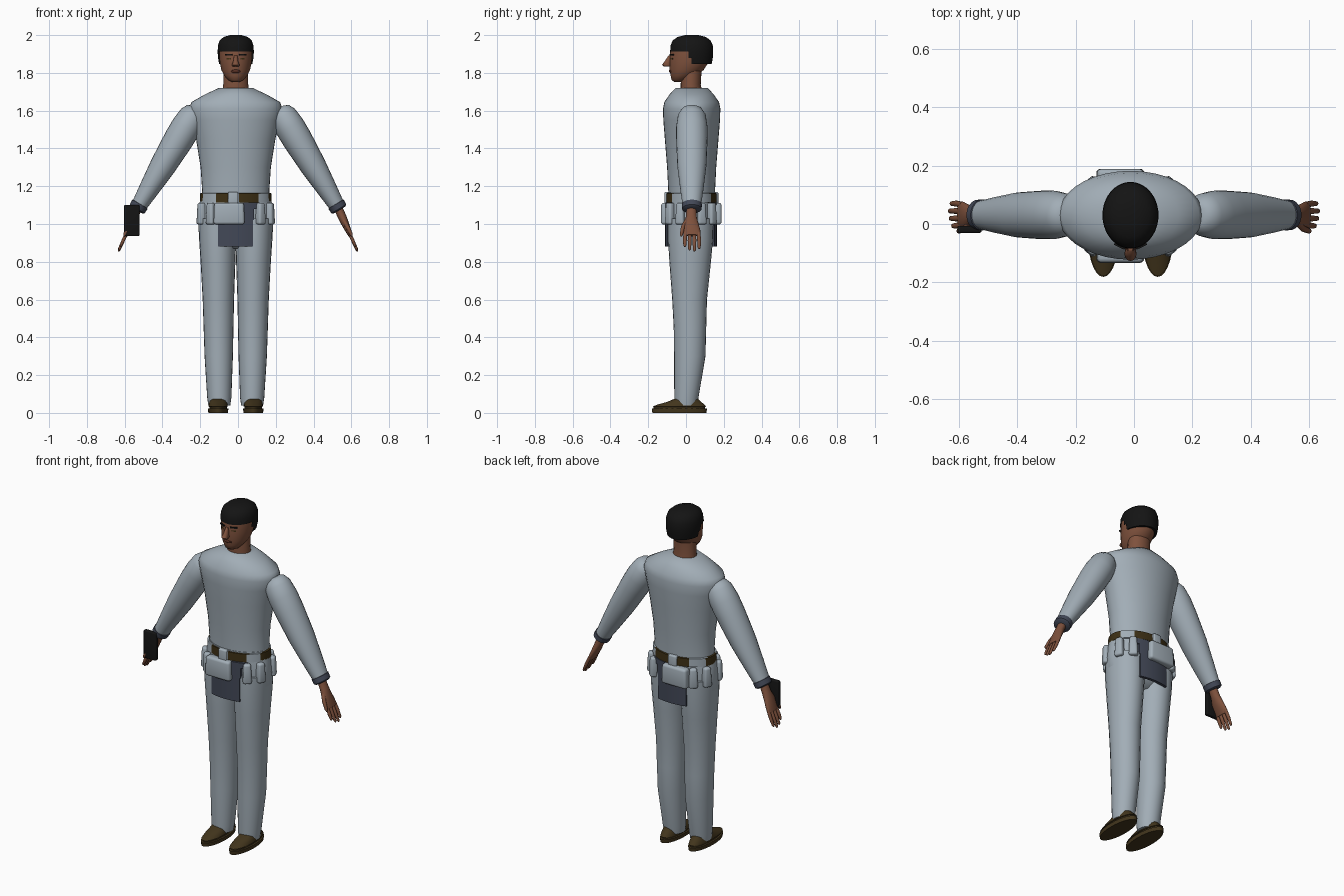
import bpy, bmesh, math
from mathutils import Matrix, Vector

if "Cube" in bpy.data.objects:
    bpy.data.objects.remove(bpy.data.objects["Cube"])

CX = -0.012  # body centre line


def material(name, rgb):
    m = bpy.data.materials.new(name)
    m.diffuse_color = (*rgb, 1)
    m.use_nodes = True
    m.node_tree.nodes["Principled BSDF"].inputs["Base Color"].default_value = m.diffuse_color
    return m


SUIT = material("suit_grey", (0.36, 0.42, 0.47))
SKIN = material("skin_brown", (0.21, 0.083, 0.046))
HAIR = material("hair_black", (0.007, 0.007, 0.007))
BELT = material("belt_brown", (0.045, 0.028, 0.007))
SHOE = material("shoe_brown", (0.055, 0.036, 0.012))
SLATE = material("slate_cloth", (0.055, 0.065, 0.095))
LIPS = material("lip_brown", (0.10, 0.03, 0.018))


def finish(bm, name, mats, angle=40):
    bmesh.ops.recalc_face_normals(bm, faces=bm.faces)
    me = bpy.data.meshes.new(name)
    bm.to_mesh(me)
    bm.free()
    ob = bpy.data.objects.new(name, me)
    bpy.context.collection.objects.link(ob)
    for m in mats:
        me.materials.append(m)
    bpy.ops.object.select_all(action='DESELECT')
    ob.select_set(True)
    bpy.context.view_layer.objects.active = ob
    bpy.ops.object.shade_smooth_by_angle(angle=math.radians(angle))
    return ob


def loft(name, rings, mats, n=24, mat=None, rule=None, drop=None, angle=40):
    """Skin elliptical rings (cx, cy, z, rx, ry); rule colours and drop removes faces by centre."""
    bm = bmesh.new()
    mat = mat or Matrix()
    loops = []
    for cx, cy, z, rx, ry in rings:
        loops.append([bm.verts.new(mat @ Vector((cx + rx * math.cos(a), cy + ry * math.sin(a), z)))
                      for a in (2 * math.pi * i / n for i in range(n))])
    for a, b in zip(loops, loops[1:]):
        for i in range(n):
            j = (i + 1) % n
            bm.faces.new((a[i], a[j], b[j], b[i]))
    bm.faces.new(loops[0][::-1])
    bm.faces.new(loops[-1])
    for f in list(bm.faces):
        c = f.calc_center_median()
        if rule:
            f.material_index = rule(c)
        if drop and drop(c):
            bm.faces.remove(f)
    return finish(bm, name, mats, angle)


def box(name, loc, size, mats, rot=0, bevel=0.0, taper=1.0):
    bm = bmesh.new()
    bmesh.ops.create_cube(bm, size=1)
    for v in bm.verts:
        k = taper if v.co.z > 0 else 1
        v.co = Vector((v.co.x * size[0] * k, v.co.y * size[1] * k, v.co.z * size[2]))
    if bevel:
        bmesh.ops.bevel(bm, geom=bm.edges[:], offset=bevel, segments=3, profile=0.5, affect='EDGES')
    bm.transform(Matrix.Translation(loc) @ Matrix.Rotation(rot, 4, 'Z'))
    return finish(bm, name, mats)


def limb_frame(origin, direction, s):
    """Local z runs along the limb, local y stays world y; s mirrors it in x."""
    d = Vector(direction).normalized()
    u = Vector((0, 1, 0)).cross(d)
    m = Matrix((u, Vector((0, 1, 0)), d)).transposed().to_4x4()
    m.translation = Vector(origin)
    return Matrix.Diagonal((s, 1, 1, 1)) @ m


# Torso and hips
loft("torso", [(CX, 0.03, z, rx, ry) for z, rx, ry in (
    (1.08, .185, .122), (1.18, .178, .124), (1.3, .186, .13), (1.45, .21, .142), (1.55, .233, .15),
    (1.61, .247, .152), (1.645, .235, .145), (1.685, .165, .118), (1.72, .09, .085))], [SUIT], 36, angle=50)
loft("hips", [(CX, 0.025, z, rx, ry) for z, rx, ry in (
    (.87, .10, .06), (.91, .17, .095), (.96, .197, .122), (1.04, .2, .126), (1.1, .194, .126), (1.17, .178, .122))],
    [SUIT], 36, angle=60)

# Belt with leather showing between the cloth loops
loft("belt", [(CX, 0.029, z, .183 + r, .127 + r) for z, r in ((1.11, -.01), (1.115, .007), (1.162, .005), (1.167, -.01))],
     [SUIT, BELT], 64, rule=lambda c: int(-.115 < c.x < -.055 or 0 < c.x < .112 or abs(c.x - CX) > .172))

# Neck, head, nose
loft("neck", [(CX, .03, 1.69, .072, .058), (CX, .025, 1.74, .066, .053), (CX, .03, 1.85, .064, .055)], [SKIN])
loft("head", [(CX, cy, z, rx, ry) for z, cy, rx, ry in (
    (1.752, -.04, .02, .022), (1.762, -.032, .04, .044), (1.785, -.015, .06, .066), (1.815, .003, .076, .09),
    (1.86, .018, .085, .104), (1.91, .024, .088, .108), (1.95, .027, .084, .102), (1.98, .03, .05, .065))],
    [SKIN], 32, angle=60)
loft("nose", [(CX, -.098, 1.833, .016, .018), (CX, -.102, 1.842, .021, .025),
              (CX, -.095, 1.862, .013, .018), (CX, -.083, 1.892, .009, .01)], [SKIN], 12, angle=60)
for s in (1, -1):
    box("eyebrow", (CX + s * .037, -.076, 1.896), (.04, .008, .008), [HAIR], s * .45)
    box("eye", (CX + s * .035, -.073, 1.876), (.025, .006, .008), [BELT], s * .42)
loft("lips", [(CX, -.077, 1.798, .016, .006), (CX, -.076, 1.804, .026, .013),
              (CX, -.078, 1.812, .027, .013), (CX, -.08, 1.817, .014, .008)], [LIPS], 12, angle=60)

# Hair cap, cut away over the face
loft("hair", [(CX, .03, z, rx, ry) for z, rx, ry in (
    (1.85, .07, .09), (1.848, .088, .106), (1.88, .094, .112), (1.912, .096, .114), (1.945, .094, .112),
    (1.972, .085, .1), (1.99, .064, .075), (2.0, .03, .035))], [HAIR], 40, angle=70,
    drop=lambda c: c.z < 1.911 and c.y < .005 or c.z < 1.87 and c.y < .03)

# Legs and shoes
for s in (1, -1):
    loft("leg", [(CX + s * off, cy, z, rx, ry) for z, off, rx, cy, ry in (
        (.04, .087, .058, 0, .06), (.08, .087, .064, .002, .064), (.3, .09, .075, .02, .083), (.45, .091, .079, .021, .086),
        (.6, .092, .083, .019, .092), (.8, .094, .092, .022, .11), (.92, .096, .098, .024, .119),
        (1.03, .098, .1, .025, .12))], [SUIT], 24)
    loft("shoe", [(CX + s * .093, cy, z, rx, ry) for z, cy, rx, ry in (
        (0, -.035, .052, .143), (.022, -.035, .054, .146), (.024, -.035, .046, .136), (.032, -.035, .046, .136),
        (.034, -.035, .051, .143), (.046, -.024, .05, .12), (.058, -.01, .047, .09), (.075, .002, .045, .062))],
        [SHOE], 28)

# Arms, cuffs and hands
for s in (1, -1):
    arm = limb_frame((.244, .031, 1.565), (.514, 0, -.86), s)
    loft("arm", [(0, 0, t, rx, ry) for t, rx, ry in (
        (-.055, .03, .035), (-.043, .055, .055), (-.01, .072, .074), (.06, .08, .083), (.14, .079, .083),
        (.3, .069, .077), (.44, .054, .062), (.56, .04, .047))], [SUIT], 24, arm, angle=60)
    loft("cuff", [(0, 0, t, r, r + .006) for t, r in (
        (.532, .038), (.536, .047), (.565, .046), (.572, .036))], [SLATE], 24, arm)
    hand = limb_frame((.53, .028, 1.085), (.41, 0, -.91), s)
    loft("palm", [(0, cy, t, rx, ry) for t, cy, rx, ry in (
        (0, 0, .022, .026), (.05, 0, .023, .028), (.09, -.002, .02, .04), (.13, .002, .016, .046),
        (.16, .004, .011, .045))], [SKIN], 16, hand, angle=60)
    for i, tip in enumerate((.225, .245, .252, .238)):
        y = -.031 + i * .023
        loft("finger", [(0, y, .14, .009, .0105), (0, y * 1.1, .19, .009, .0105),
                        (0, y * 1.1, tip - .008, .007, .008), (0, y * 1.1, tip, .003, .004)],
             [SKIN], 10, hand, angle=60)
    loft("thumb", [(0, -.022, .07, .012, .014), (-.004, -.044, .11, .011, .011),
                   (-.006, -.052, .155, .009, .009), (-.006, -.053, .168, .003, .004)], [SKIN], 10, hand, angle=60)

# Handset held against one wrist
box("handset", (-.563, -.018, 1.018), (.082, .024, .165), [HAIR], 0, .006)


# Cloth apron panels hugging the hips, front and back
def apron(sign, x0, x1, z0, z1):
    bm = bmesh.new()
    grid = []
    for z in (z0, z1):
        row = []
        for i in range(9):
            x = x0 + (x1 - x0) * i / 8
            y = math.sqrt(1 - ((x - CX) / .215) ** 2)
            row.append([bm.verts.new((x, .026 + sign * r * y, z)) for r in (.137, .12)])
        grid.append(row)
    lo, hi = grid
    for i in range(8):
        for k in (0, 1):
            bm.faces.new((lo[i][k], lo[i + 1][k], hi[i + 1][k], hi[i][k]))
        for row in (lo, hi):
            bm.faces.new((row[i][0], row[i + 1][0], row[i + 1][1], row[i][1]))
    for i in (0, 8):
        bm.faces.new((lo[i][0], lo[i][1], hi[i][1], hi[i][0]))
    finish(bm, "apron", [SLATE])


for sign in (-1, 1):
    apron(sign, -.105, .08, .88, 1.02)
    apron(sign, .03, .085, 1.02, 1.08)
    apron(sign, .03, .115, 1.08, 1.113)
    # Large pouch and its hanging strap
    box("pouch", (-.047, .028 + sign * .135, 1.055), (.165, .052, .115), [SUIT], 0, .014, .95)
    box("pouch_strap", (-.026, .028 + sign * .128, 1.125), (.054, .03, .09), [SUIT], 0, .008)
    # Small pouches on the hip corners
    for s in (1, -1):
        for a in (22, 48):
            c, k = math.cos(math.radians(a)), math.sin(math.radians(a))
            box("hip_pouch", (CX + s * .196 * c, .026 + sign * .148 * k, 1.055), (.045, .05, .115), [SUIT],
                s * sign * math.radians(a), .012, .8)
